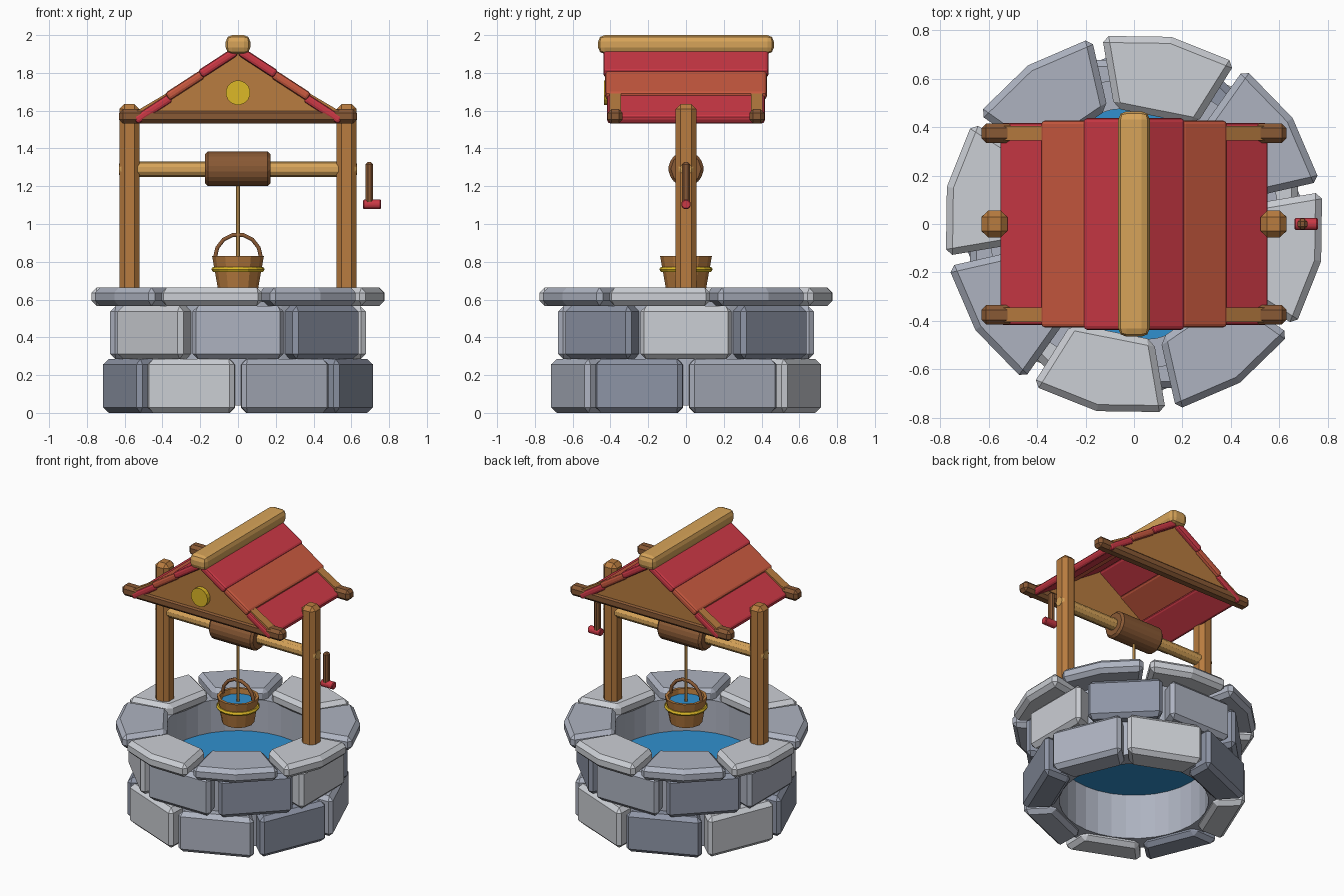
import bpy, bmesh, math
from mathutils import Matrix, Vector

if "Cube" in bpy.data.objects:
    bpy.data.objects.remove(bpy.data.objects["Cube"])

def mat(name, r, g, b):
    m = bpy.data.materials.new(name)
    m.diffuse_color = (r, g, b, 1)
    m.use_nodes = True
    m.node_tree.nodes["Principled BSDF"].inputs["Base Color"].default_value = m.diffuse_color
    return m

STONE = [mat("stone_light", .60, .62, .66), mat("stone_mid", .42, .45, .53), mat("stone_dark", .27, .30, .38)]
WOOD = mat("wood", .48, .20, .05)
DARK = mat("dark_wood", .25, .10, .035)
TAN = mat("tan_wood", .68, .37, .10)
RED = mat("red", .60, .04, .06)
ORANGE = mat("orange_red", .58, .10, .05)
GOLD = mat("gold", .72, .48, .02)
WATER = mat("water", .03, .28, .62)

def finish(name, bm, material, bevel=0, segments=1):
    bmesh.ops.recalc_face_normals(bm, faces=bm.faces)
    me = bpy.data.meshes.new(name)
    bm.to_mesh(me)
    bm.free()
    ob = bpy.data.objects.new(name, me)
    bpy.context.collection.objects.link(ob)
    me.materials.append(material)
    if bevel:
        b = ob.modifiers.new("bevel", 'BEVEL')
        b.width, b.segments, b.limit_method = bevel, segments, 'ANGLE'
        b.angle_limit = math.radians(35)
    return ob

def prism(name, pts, offset, material, bevel=0):
    """Extrude a polygon of 3D points along an offset vector."""
    bm = bmesh.new()
    f = bm.faces.new([bm.verts.new(p) for p in pts])
    new = bmesh.ops.extrude_face_region(bm, geom=[f])["geom"]
    bmesh.ops.translate(bm, vec=offset, verts=[v for v in new if isinstance(v, bmesh.types.BMVert)])
    return finish(name, bm, material, bevel)

def box(name, centre, size, material, bevel=0, tilt=0, segments=1):
    bm = bmesh.new()
    bmesh.ops.create_cube(bm, size=1)
    bmesh.ops.scale(bm, vec=size, verts=bm.verts)
    bm.transform(Matrix.Translation(centre) @ Matrix.Rotation(tilt, 4, 'Y'))
    return finish(name, bm, material, bevel, segments)

def rod(name, a, b, r, sides, material, bevel=0):
    a, b = Vector(a), Vector(b)
    bm = bmesh.new()
    bmesh.ops.create_cone(bm, cap_ends=True, segments=sides, radius1=r, radius2=r, depth=(b - a).length)
    bm.transform(Matrix.Translation((a + b) / 2) @ (b - a).to_track_quat('Z', 'Y').to_matrix().to_4x4()
                 @ Matrix.Rotation(math.pi / sides, 4, 'Z'))
    return finish(name, bm, material, bevel)

def lathe(name, profile, sides, material, closed=False):
    """Revolve (radius, z) points about the z axis."""
    bm = bmesh.new()
    rings = [[bm.verts.new((r * math.cos(2 * math.pi * i / sides), r * math.sin(2 * math.pi * i / sides), z))
              for i in range(sides)] for r, z in profile]
    pairs = list(zip(rings, rings[1:])) + ([(rings[-1], rings[0])] if closed else [])
    for p, q in pairs:
        for i in range(sides):
            j = (i + 1) % sides
            bm.faces.new((p[i], p[j], q[j], q[i]))
    if not closed:
        bm.faces.new(rings[0])
        bm.faces.new(rings[-1])
    return finish(name, bm, material)

def stone_ring(name, start, half, r_out, r_in, z0, z1, outer_points, bevel, tones):
    """Eight bevelled wedge stones."""
    for k in range(8):
        c = start + 45 * k
        polar = [(r_out, c - half + 2 * half * i / (outer_points - 1)) for i in range(outer_points)]
        polar += [(r_in, c + half), (r_in, c - half)]
        pts = [(r * math.cos(math.radians(t)), r * math.sin(math.radians(t)), z0) for r, t in polar]
        prism(f"{name}_{k + 1}", pts, (0, 0, z1 - z0), STONE[tones[k]], bevel)

# Stone wall: two courses, a coping ring and the shaft lining
stone_ring("lower_stone", 22.5, 20.9, .725, .52, 0, .285, 2, .028, [1, 0, 2, 0, 2, 0, 1, 2])
stone_ring("upper_stone", 0, 20.4, .722, .52, .285, .565, 2, .028, [0, 2, 1, 2, 1, 0, 1, 2])
stone_ring("coping_stone", 33.75, 20.9, .787, .485, .567, .663, 3, .027, [1, 0, 1, 0, 1, 0, 1, 0])
lathe("shaft_lining", [(.48, .04), (.60, .04), (.60, .59), (.48, .59)], 32, STONE[1], closed=True)

# Well water
bm = bmesh.new()
bmesh.ops.create_circle(bm, cap_ends=True, segments=32, radius=.485, matrix=Matrix.Translation((0, 0, .36)))
finish("well_water", bm, WATER)

# Posts, cross beams and gables
for s, side in ((-1, "left"), (1, "right")):
    box(f"{side}_post", (s * .575, 0, 1.105), (.107, .11, 1.06), WOOD, .027)
for s, side in ((-1, "front"), (1, "back")):
    box(f"{side}_beam", (0, s * .375, 1.57), (1.26, .08, .075), DARK, .02)
    prism(f"{side}_gable", [(-.56, s * .375 - .03, 1.585), (.56, s * .375 - .03, 1.585), (0, s * .375 - .03, 1.915)],
          (0, .06, 0), WOOD)
rod("gable_disc", (0, -.39, 1.695), (0, -.435, 1.695), .065, 16, GOLD)

# Roof planks, overlapping downwards, and the ridge
SLOPE = math.radians(33)
for s, side in ((-1, "left"), (1, "right")):
    rows = [(.545, 1.547, .835, RED), (.375, 1.672, .855, ORANGE), (.20, 1.792, .875, RED)]
    for i, (x, z, length, m) in enumerate(rows):
        w = .225
        cx, cz = x - w / 2 * math.cos(SLOPE), z + w / 2 * math.sin(SLOPE)
        box(f"{side}_roof_plank_{i + 1}", (s * cx, 0, cz), (w, length, .048), m, .016, s * SLOPE, 2)
box("roof_ridge", (0, 0, 1.95), (.13, .93, .1), TAN, .034, 0, 2)

# Winding axle, drum and crank
rod("axle", (-.63, 0, 1.29), (.63, 0, 1.29), .043, 10, TAN, .012)
rod("drum", (-.175, 0, 1.292), (.172, 0, 1.292), .096, 10, DARK, .015)
box("crank_arm", (.695, 0, 1.215), (.04, .044, .225), DARK, .012)
rod("crank_handle", (.662, 0, 1.104), (.758, 0, 1.104), .027, 8, RED, .005)

# Rope and bucket
rod("rope", (0, 0, .78), (0, 0, 1.25), .011, 8, TAN)
lathe("bucket", [(.105, .65), (.137, .83), (.118, .83), (.095, .68)], 12, WOOD)
lathe("bucket_water", [(.11, .785), (.113, .795)], 12, WATER)
lathe("bucket_hoop", [(.126 + .015 * math.cos(a * math.pi / 3), .76 + .015 * math.sin(a * math.pi / 3))
                      for a in range(6)], 16, GOLD, closed=True)

# Bucket handle: an arch swept as a bevelled curve
cu = bpy.data.curves.new("bucket_handle", 'CURVE')
cu.dimensions = '3D'
cu.bevel_depth, cu.bevel_resolution, cu.use_fill_caps = .012, 1, True
sp = cu.splines.new('POLY')
sp.points.add(7)
for i, p in enumerate(sp.points):
    a = math.pi * i / 7
    p.co = (-.122 * math.cos(a), 0, .82 + .125 * math.sin(a), 1)
cu.materials.append(DARK)
bpy.context.collection.objects.link(bpy.data.objects.new("bucket_handle", cu))
